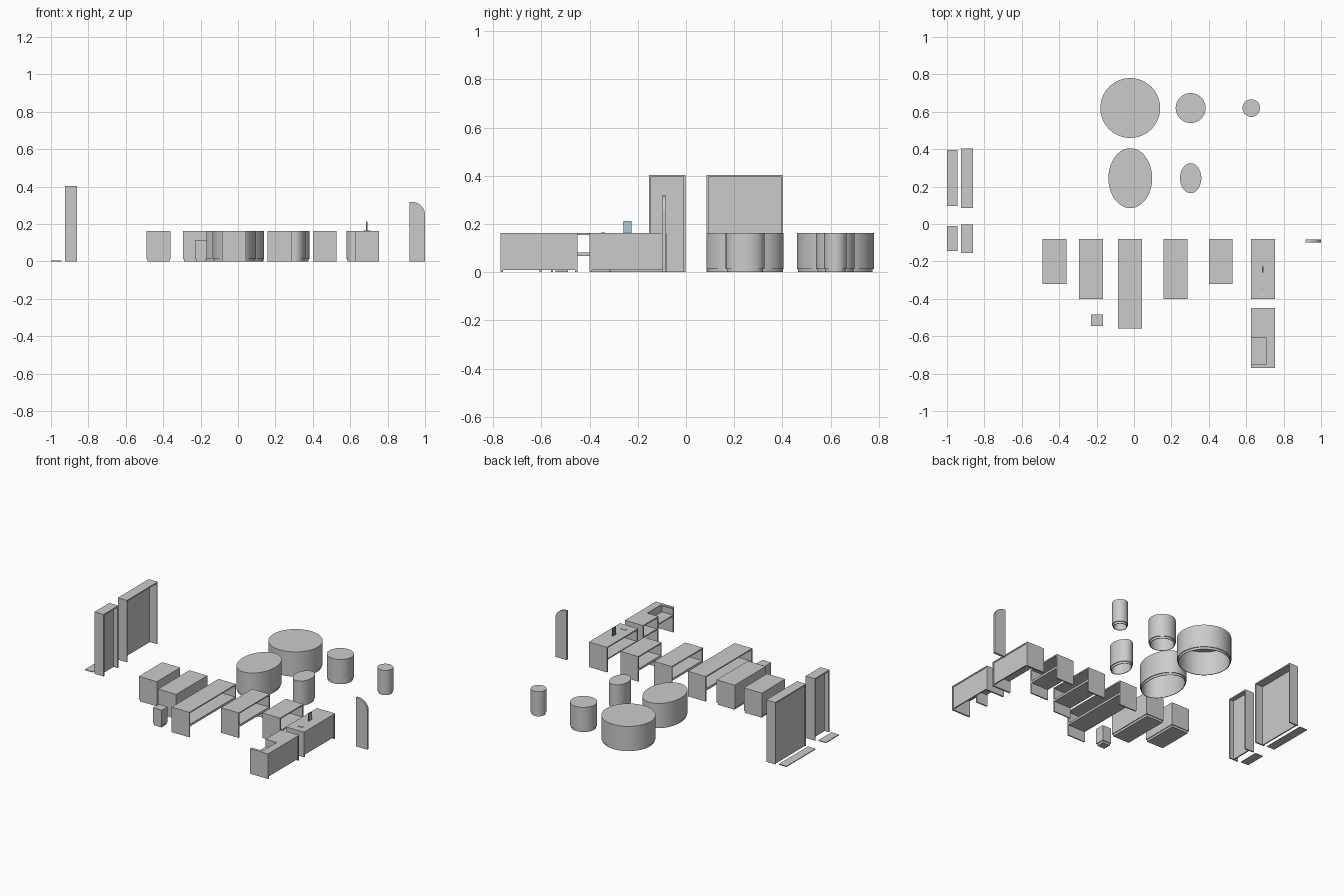
import bpy, bmesh, math

if "Cube" in bpy.data.objects:
    bpy.data.objects.remove(bpy.data.objects["Cube"])


def finish(name, bm, mat=None, smooth=False):
    bmesh.ops.recalc_face_normals(bm, faces=bm.faces)
    me = bpy.data.meshes.new(name)
    bm.to_mesh(me)
    bm.free()
    if smooth:
        me.shade_smooth()
        me.set_sharp_from_angle(angle=math.radians(35))
    ob = bpy.data.objects.new(name, me)
    bpy.context.collection.objects.link(ob)
    if mat:
        me.materials.append(mat)
    return ob


def boxes(name, parts, mat=None):
    """One object made of boxes given as (x0, x1, y0, y1, z0, z1)."""
    bm = bmesh.new()
    for x0, x1, y0, y1, z0, z1 in parts:
        vs = bmesh.ops.create_cube(bm, size=1)["verts"]
        for v in vs:
            v.co = ((x0 + x1) / 2 + v.co.x * (x1 - x0),
                    (y0 + y1) / 2 + v.co.y * (y1 - y0),
                    (z0 + z1) / 2 + v.co.z * (z1 - z0))
    return finish(name, bm, mat)


def colour(name, rgb):
    m = bpy.data.materials.new(name)
    m.diffuse_color = (*rgb, 1)
    m.use_nodes = True
    m.node_tree.nodes["Principled BSDF"].inputs["Base Color"].default_value = m.diffuse_color
    return m


H = 0.163       # common display height
T = 0.008       # board thickness
KICK = 0.014    # height of the recessed plinth


def drum(name, cx, cy, rx, ry, n=64):
    """Hollow round or oval table with a set-back plinth, open underneath."""
    bm = bmesh.new()
    profile = [(0, H), (0, KICK), (0.005, KICK), (0.005, 0), (0.009, 0), (0.009, H - T)]
    rings = []
    for inset, z in profile:
        rings.append([bm.verts.new((cx + (rx - inset) * math.cos(2 * math.pi * i / n),
                                    cy + (ry - inset) * math.sin(2 * math.pi * i / n), z))
                      for i in range(n)])
    for a, b in zip(rings, rings[1:]):
        for i in range(n):
            j = (i + 1) % n
            bm.faces.new((a[i], a[j], b[j], b[i]))
    bm.faces.new(rings[0])
    bm.faces.new(rings[-1])
    finish(name, bm, smooth=True)


def plinth_block(name, x0, x1, y0, y1, h):
    """Closed block on a set-back plinth."""
    e = 0.005
    boxes(name, [(x0, x1, y0, y1, KICK, h)])
    boxes(name + "_plinth", [(x0 + e, x1 - e, y0 + e, y1 - e, 0, KICK)])


def shelf_table(name, x0, x1, y0, y1):
    """Open table: two end panels, thin top and a middle shelf."""
    boxes(name, [(x0, x1, y0, y1, H - T, H),
                 (x0, x1, y0, y0 + T, 0, H - T),
                 (x0, x1, y1 - T, y1, 0, H - T),
                 (x0, x1, y0 + T, y1 - T, 0.068, 0.082)])


def wall_cabinet(name, y0, y1, panel_x):
    """Tall frame open towards +x with an upright panel inside."""
    x0, x1, h = -0.925, -0.86, 0.403
    boxes(name, [(x0, x1, y0, y1, h - T, h),
                 (x0, x1, y0, y0 + T, 0, h - T),
                 (x0, x1, y1 - T, y1, 0, h - T),
                 (panel_x, panel_x + T, y0 + T, y1 - T, 0, h - T)])
    boxes(name + "_floor_mat", [(-1, -0.945, y0 + 0.009, y1 - 0.008, 0, 0.005)])


# Round and oval display tables
drum("large_round_table", -0.02, 0.62, 0.16, 0.16)
drum("medium_round_table", 0.303, 0.62, 0.08, 0.08)
drum("small_round_stand", 0.627, 0.62, 0.047, 0.047)
drum("large_oval_table", -0.02, 0.245, 0.117, 0.16)
drum("small_oval_table", 0.303, 0.245, 0.057, 0.08)

# Four small arc slots on the small stand
bm = bmesh.new()
for q in range(4):
    prev = None
    for k in range(5):
        a = q * math.pi / 2 + (k - 2) * 0.15
        cur = [bm.verts.new((0.627 + r * math.cos(a), 0.62 + r * math.sin(a), H + 0.0006))
               for r in (0.016, 0.019)]
        if prev:
            bm.faces.new((prev[0], prev[1], cur[1], cur[0]))
        prev = cur
finish("stand_top_slots", bm)

# Closed blocks
plinth_block("short_block", -0.49, -0.36, -0.32, -0.08, H)
plinth_block("medium_block", -0.295, -0.165, -0.40, -0.08, H)
plinth_block("small_stool", -0.23, -0.167, -0.546, -0.485, 0.115)

# Open tables
shelf_table("long_table", -0.085, 0.042, -0.56, -0.08)
shelf_table("medium_table", 0.158, 0.285, -0.40, -0.08)
shelf_table("short_table", 0.40, 0.527, -0.32, -0.08)

# Wall cabinets with mats
wall_cabinet("wide_wall_cabinet", 0.086, 0.403, -0.92)
wall_cabinet("narrow_wall_cabinet", -0.154, -0.003, -0.896)

# Service counter, open at the back with one shelf
CX0, CX1 = 0.625, 0.755


def counter_body(y0, y1):
    return [(CX0, CX1, y0, y0 + 0.01, 0, H - T),
            (CX0, CX1, y1 - 0.01, y1, 0, H - T),
            (CX1 - 0.012, CX1 - 0.004, y0 + 0.01, y1 - 0.01, 0.01, H - T)]


boxes("service_counter", counter_body(-0.40, -0.08) +
      [(CX0, CX1, -0.40, -0.08, H - T, H),
       (CX0 + 0.005, CX1 - 0.012, -0.39, -0.09, 0.075, 0.083)])

# Second counter with a lowered worktop cut into its top
boxes("lowered_counter", counter_body(-0.77, -0.45) +
      [(0.705, CX1, -0.77, -0.45, H - T, H),
       (CX0, 0.705, -0.77, -0.752, H - T, H),
       (CX0, 0.705, -0.608, -0.45, H - T, H),
       (0.705, 0.711, -0.76, -0.608, 0.105, H - T),
       (CX0, 0.705, -0.608, -0.60, 0, H - T),
       (CX0, 0.705, -0.76, -0.608, 0.105, 0.113),
       (CX0 + 0.005, CX1 - 0.012, -0.60, -0.46, 0.075, 0.083)])

# Counter devices
teal = colour("dark_teal", (0.08, 0.30, 0.27))
blue = colour("pale_blue", (0.38, 0.62, 0.70))
boxes("upright_screen_body", [(0.684, 0.691, -0.259, -0.227, H, 0.213)], teal)
boxes("upright_screen_glass", [(0.691, 0.693, -0.258, -0.228, H + 0.002, 0.212)], blue)
boxes("counter_pad", [(0.672, 0.708, -0.353, -0.336, H, H + 0.002)], blue)

# Divider with one rounded top corner
bm = bmesh.new()
R, TOP = 0.07, 0.318
outline = [(0.918, 0), (1.0, 0)]
outline += [(1.0 - R + R * math.cos(a), TOP - R + R * math.sin(a))
            for a in [i * math.pi / 32 for i in range(17)]]
outline.append((0.918, TOP))
face = bm.faces.new([bm.verts.new((x, -0.099, z)) for x, z in outline])
ext = bmesh.ops.extrude_face_region(bm, geom=[face])["geom"]
bmesh.ops.translate(bm, vec=(0, 0.015, 0),
                    verts=[g for g in ext if isinstance(g, bmesh.types.BMVert)])
finish("rounded_divider", bm, smooth=True)
